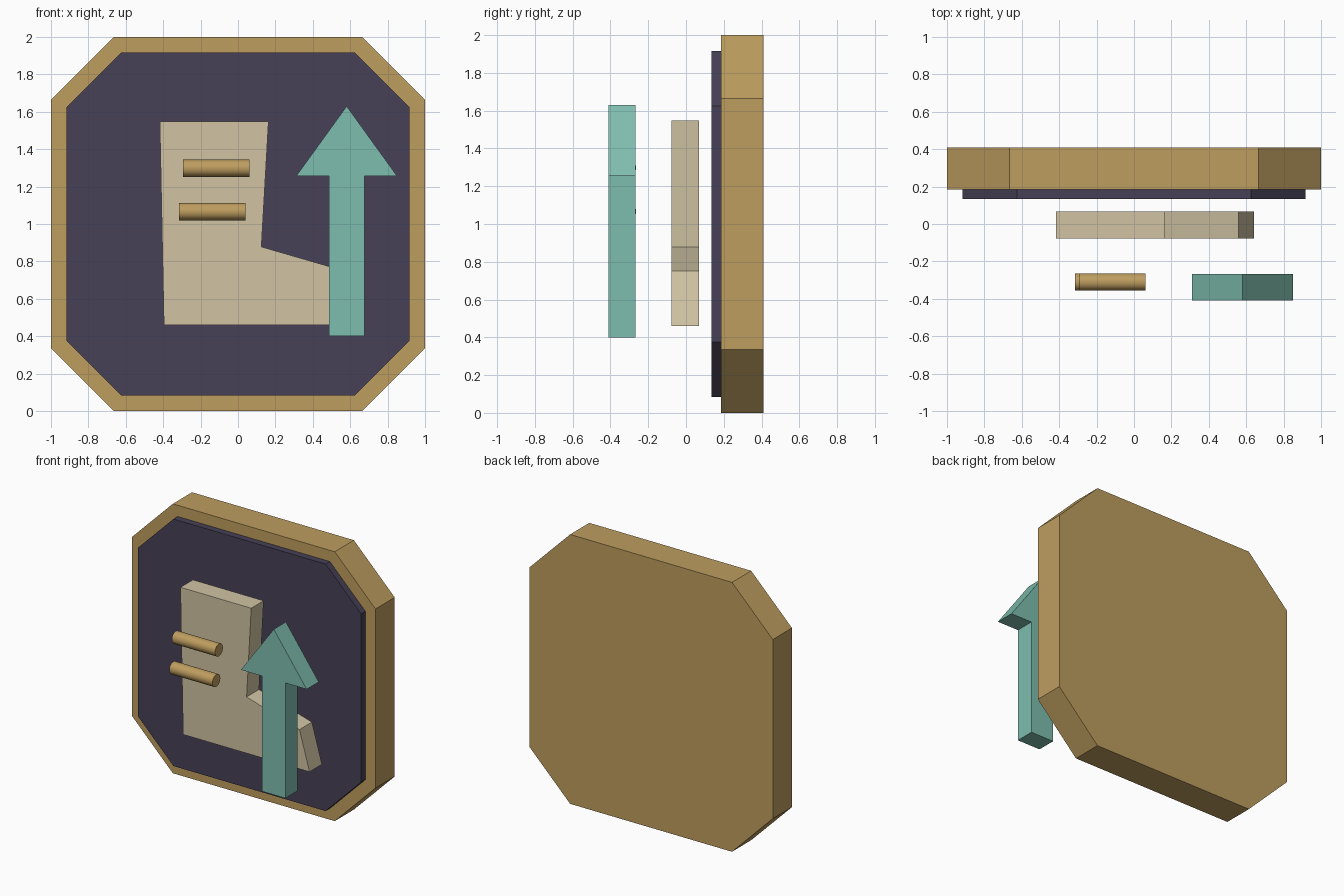
import bpy, bmesh
from math import pi

if "Cube" in bpy.data.objects:
    bpy.data.objects.remove(bpy.data.objects["Cube"])


def material(name, rgb):
    # 8-bit display colour converted to linear
    lin = [((c / 255 + 0.055) / 1.055) ** 2.4 for c in rgb] + [1]
    m = bpy.data.materials.new(name)
    m.use_nodes = True
    m.diffuse_color = lin
    m.node_tree.nodes["Principled BSDF"].inputs["Base Color"].default_value = lin
    return m


gold = material("gold", (190, 157, 95))
navy = material("dark violet", (70, 64, 86))
cream = material("cream", (209, 196, 164))
teal = material("teal", (127, 190, 175))


def plate(name, outline, front, back, mat):
    """Extrude an x-z outline from the front depth to the back depth."""
    bm = bmesh.new()
    face = bm.faces.new([bm.verts.new((x, front, z)) for x, z in outline])
    result = bmesh.ops.extrude_face_region(bm, geom=[face])
    moved = [v for v in result["geom"] if isinstance(v, bmesh.types.BMVert)]
    bmesh.ops.translate(bm, verts=moved, vec=(0, back - front, 0))
    bmesh.ops.recalc_face_normals(bm, faces=bm.faces)
    mesh = bpy.data.meshes.new(name)
    bm.to_mesh(mesh)
    bm.free()
    mesh.materials.append(mat)
    obj = bpy.data.objects.new(name, mesh)
    bpy.context.collection.objects.link(obj)
    return obj


def octagon(half, corner):
    """Square with cut corners, centred at z = 1."""
    quarter = [(half, corner), (corner, half)]
    points = []
    for _ in range(4):
        points += quarter
        quarter = [(-z, x) for x, z in quarter]
    return [(x, z + 1) for x, z in points]


# Badge backing and raised panel
plate("badge_frame", octagon(1.0, 0.665), 0.185, 0.41, gold)
plate("badge_panel", octagon(0.917, 0.625), 0.135, 0.19, navy)

# Boot silhouette
boot = [(-0.418, 1.547), (0.163, 1.547), (0.125, 0.878),
        (0.56, 0.752), (0.642, 0.46), (-0.396, 0.46)]
plate("boot", boot, -0.078, 0.068, cream)

# Upward arrow, mirrored about its axis
half_arrow = [(0.095, 0.4), (0.095, 1.256), (0.27, 1.256)]
axis = 0.581
arrow = ([(axis + x, z) for x, z in half_arrow] + [(axis, 1.63)]
         + [(axis - x, z) for x, z in reversed(half_arrow)])
plate("up_arrow", arrow, -0.41, -0.268, teal)

# Laces
for name, x, z in (("upper_lace", -0.117, 1.298), ("lower_lace", -0.138, 1.066)):
    bpy.ops.mesh.primitive_cylinder_add(vertices=24, radius=0.046, depth=0.355,
                                        location=(x, -0.31, z), rotation=(0, pi / 2, 0))
    lace = bpy.context.object
    lace.name = name
    lace.data.materials.append(gold)
    bpy.ops.object.shade_smooth_by_angle()
